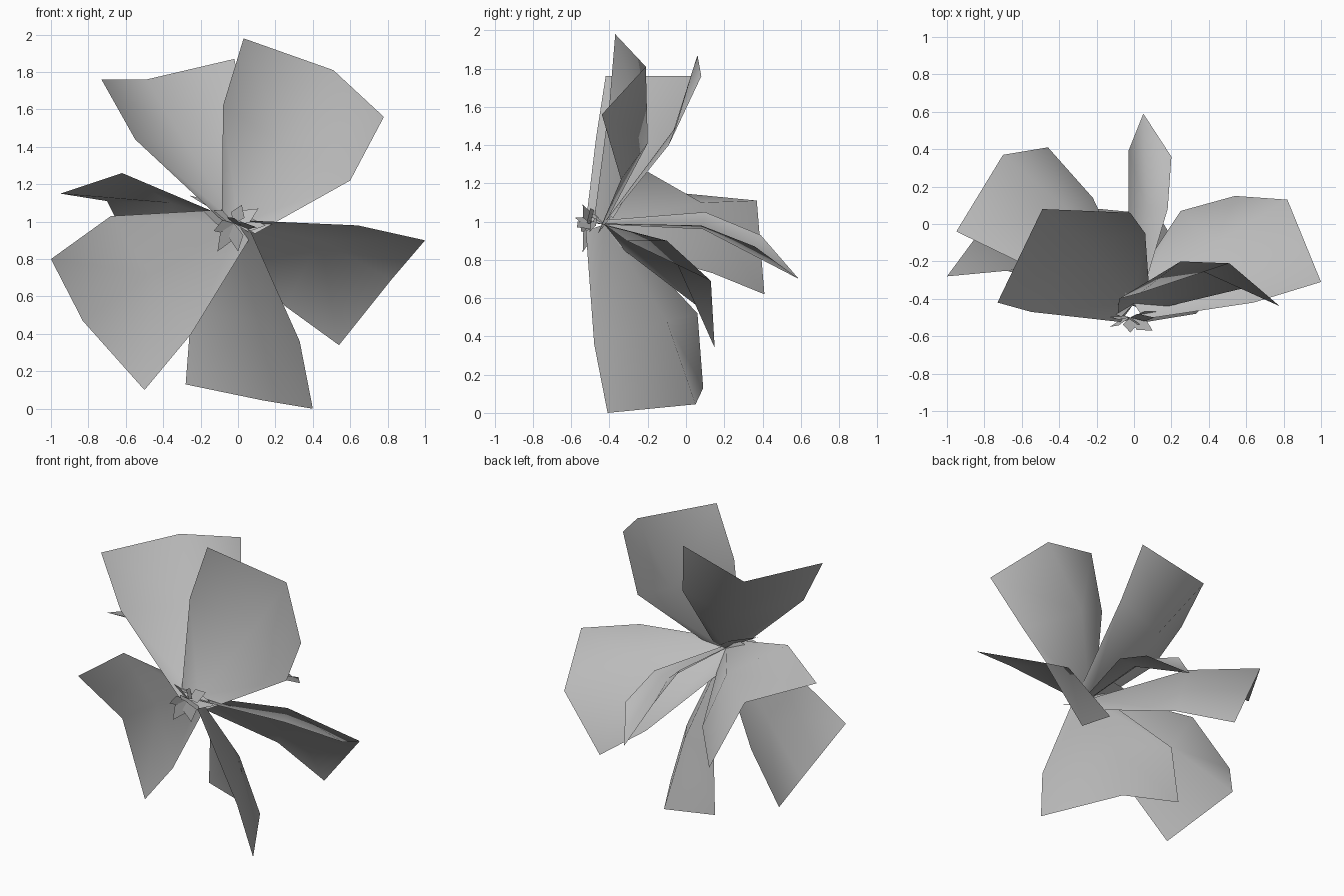
import bpy
import bmesh
from mathutils import Vector

default_cube = bpy.data.objects.get("Cube")
if default_cube:
    bpy.data.objects.remove(default_cube, do_unlink=True)


def make_material(name, value):
    material = bpy.data.materials.new(name)
    material.use_nodes = True
    colour = (value, value, value, 1)
    material.diffuse_color = colour
    material.node_tree.nodes["Principled BSDF"].inputs["Base Color"].default_value = colour
    return material


grey = make_material("soft grey", 0.5)
HUB = Vector((0, -.425, .985))
FACING = Vector((0, 1, 0))
UPRIGHT = Vector((0, 0, 1))


def finish(bm, name, smooth):
    """Turn a bmesh into a named, coloured object."""
    mesh = bpy.data.meshes.new(name)
    for face in bm.faces:
        face.smooth = smooth
    bm.to_mesh(mesh)
    bm.free()
    mesh.materials.append(grey)
    obj = bpy.data.objects.new(name, mesh)
    bpy.context.collection.objects.link(obj)
    return obj


def petal(name, middle, tip):
    """Sheet of three rows: narrow base at the hub, middle row and tip row."""
    middle = [Vector(p) for p in middle]
    tip = [Vector(p) for p in tip]
    base = [HUB + (p - middle[1]) * .26 for p in middle]
    bm = bmesh.new()
    base, middle, tip = [[bm.verts.new(p) for p in row] for row in (base, middle, tip)]
    # Both halves mirror each other, with the tip creased from the midpoint
    for side in (0, 2):
        bm.faces.new((base[1], base[side], middle[side], middle[1]))
        bm.faces.new((middle[1], middle[side], tip[side]))
        bm.faces.new((middle[1], tip[side], tip[1]))
    bmesh.ops.recalc_face_normals(bm, faces=bm.faces)
    return finish(bm, name, True)


# Large petals around the hub
petal("upper_left_petal",
      middle=[(-.08, -.4, 1.62), (.25, -.2, 1.41), (.6, -.34, 1.22)],
      tip=[(.03, -.37, 1.98), (.51, -.21, 1.81), (.78, -.44, 1.56)])
petal("upper_right_petal",
      middle=[(-.55, -.47, 1.44), (-.27, -.09, 1.4), (.06, -.05, 1.5)],
      tip=[(-.73, -.42, 1.76), (-.49, .08, 1.76), (-.02, .06, 1.87)])
petal("lower_left_petal",
      middle=[(.64, -.42, .98), (.44, -.1, .9), (.25, .07, .55)],
      tip=[(1, -.31, .9), (.82, .13, .69), (.54, .15, .34)])
petal("bottom_petal",
      middle=[(-.25, .06, .52), (.08, -.1, .48), (.33, -.48, .36)],
      tip=[(-.28, .09, .13), (.13, .05, .045), (.4, -.41, 0)])
petal("lower_right_petal",
      middle=[(-.68, -.25, 1.03), (-.47, -.2, .72), (-.25, -.34, .4)],
      tip=[(-1, -.28, .8), (-.83, -.05, .47), (-.5, -.28, .1)])

# Petals folded towards the back
petal("back_right_petal",
      middle=[(-.62, -.2, 1.26), (-.36, .08, 1.1), (-.22, .14, .73)],
      tip=[(-.95, -.04, 1.15), (-.7, .37, 1.11), (-.46, .41, .62)])
petal("back_petal",
      middle=[(-.03, .1, 1.05), (.07, .09, .96), (.18, .08, .98)],
      tip=[(-.03, .39, .93), (.05, .59, .7), (.2, .36, .87)])


def blade(bm, root, tip, width, normal):
    """Creased kite-shaped leaflet running from root to tip."""
    root, tip = Vector(root), Vector(tip)
    along = tip - root
    side = along.cross(normal).normalized() * width
    lift = normal * width / 2
    centre = root + along * .45
    a, b, left, right = [bm.verts.new(p) for p in
                         (root, tip, centre + side + lift, centre - side - lift)]
    bm.faces.new((a, left, b))
    bm.faces.new((a, b, right))


# Ragged star of small leaflets at the heart
bm = bmesh.new()
heart = (-.02, -.5, .99)
for tip in [(.02, -.54, 1.09), (.11, -.5, 1.07), (.15, -.47, .98),
            (0, -.5, .84), (-.11, -.54, .84), (-.13, -.55, .95),
            (-.19, -.48, 1.06)]:
    blade(bm, heart, tip, .04, FACING)
for tip in [(-.02, -.58, 1.02), (.1, -.57, .97)]:
    blade(bm, heart, tip, .04, UPRIGHT)
blade(bm, (.02, -.38, 1.02), (-.26, -.4, 1.14), .06, UPRIGHT)
finish(bm, "heart_leaflets", False)
